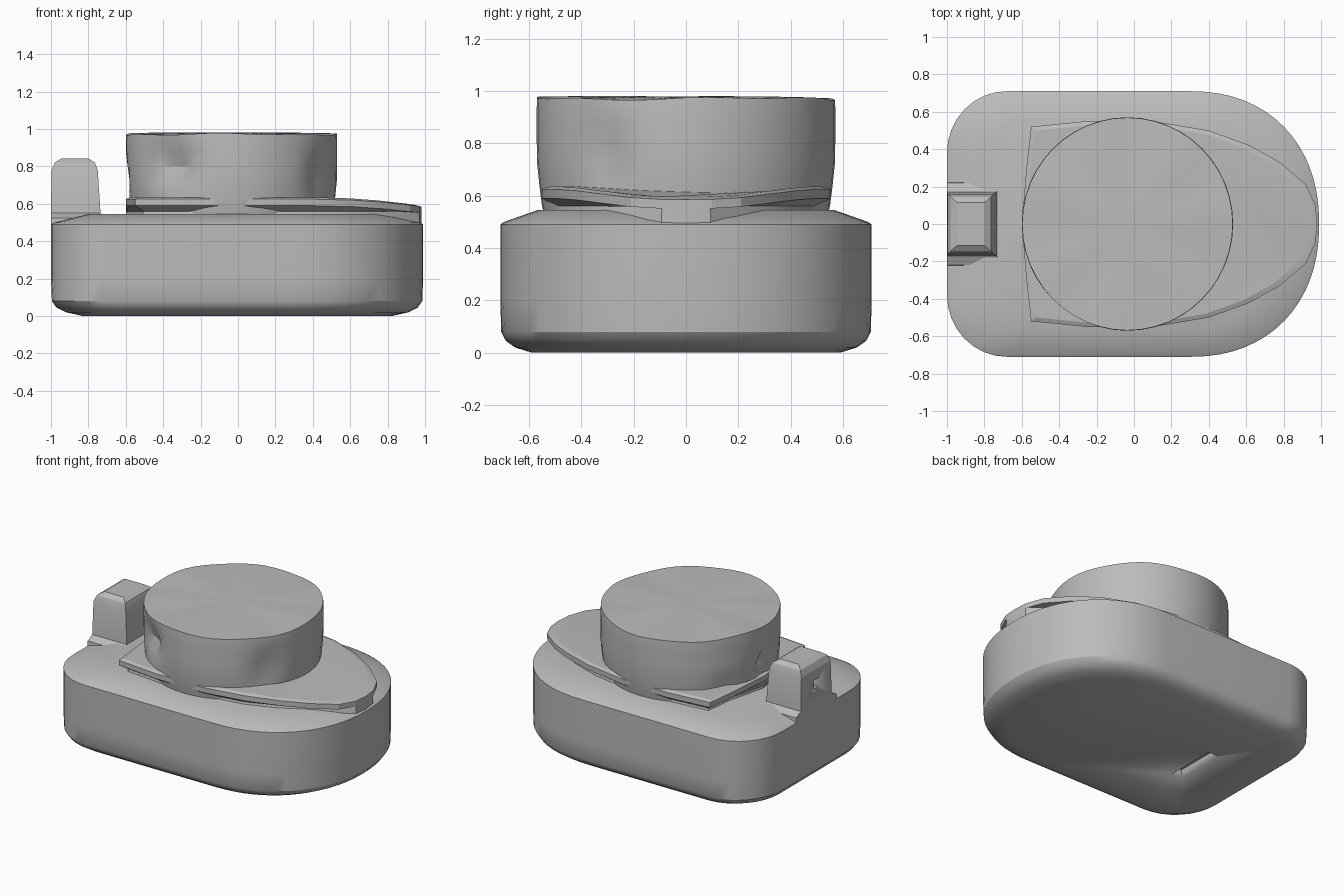
import bpy
import math
from mathutils import Vector

if "Cube" in bpy.data.objects:
    bpy.data.objects.remove(bpy.data.objects["Cube"], do_unlink=True)

# Single plain material
grey = bpy.data.materials.new("plain grey")
grey.use_nodes = True
GREY = (0.5, 0.5, 0.5, 1)
grey.diffuse_color = GREY
grey.node_tree.nodes["Principled BSDF"].inputs["Base Color"].default_value = GREY


def loft(name, rings, angle=30):
    """Skin a stack of equal-length rings and close both ends."""
    n = len(rings[0])
    verts = [p for ring in rings for p in ring]
    faces = [(r * n + i, r * n + (i + 1) % n, (r + 1) * n + (i + 1) % n, (r + 1) * n + i)
             for r in range(len(rings) - 1) for i in range(n)]
    faces.append(tuple(reversed(range(n))))
    faces.append(tuple(range(len(verts) - n, len(verts))))
    mesh = bpy.data.meshes.new(name)
    mesh.from_pydata(verts, [], faces)
    mesh.materials.append(grey)
    obj = bpy.data.objects.new(name, mesh)
    bpy.context.collection.objects.link(obj)
    bpy.ops.object.select_all(action="DESELECT")
    obj.select_set(True)
    bpy.context.view_layer.objects.active = obj
    bpy.ops.object.shade_smooth_by_angle(angle=math.radians(angle))
    return obj


def block(name, levels):
    """Loft rectangles given as x0, x1, half depth, height."""
    return loft(name, [[(a, -d, z), (b, -d, z), (b, d, z), (a, d, z)]
                       for a, b, d, z in levels], 20)


def carve(target, cutter):
    mod = target.modifiers.new("carve", "BOOLEAN")
    mod.operation = "DIFFERENCE"
    mod.solver = "EXACT"
    mod.object = cutter
    bpy.context.view_layer.objects.active = target
    bpy.ops.object.modifier_apply(modifier=mod.name)
    bpy.data.objects.remove(cutter, do_unlink=True)


def mirrored(half):
    """Counter-clockwise outline from a half with y above zero, right to left."""
    return half + [(x, -y) for x, y in reversed(half) if y > 0.001]


# Base: bulging right end, straight sides, rounded left corners
half = []
for i in range(17):
    t = math.pi / 2 * i / 16
    half.append((0.3 + 0.69 * math.cos(t) ** 0.91, 0.71 * max(0, math.sin(t)) ** 0.91))
for i in range(9):
    t = math.pi / 2 * (1 + i / 8)
    half.append((-0.68 + 0.32 * math.cos(t), 0.38 + 0.33 * math.sin(t)))
outline = mirrored(half)
levels = [(0.83, 0), (0.92, 0.02), (0.97, 0.045), (0.995, 0.08),
          (1, 0.2), (1, 0.49), (0.98, 0.5), (0.8, 0.545)]
base = loft("base", [[(x * s, y * s, z) for x, y in outline] for s, z in levels])

# Slot underneath
carve(base, block("slot_cutter", [(-0.54, -0.46, 0.18, -0.1), (-0.54, -0.46, 0.18, 0.06)]))

# Collar: pointed plate overhanging a narrower neck
half = [(0.98, 0), (0.97, 0.1), (0.92, 0.21), (0.78, 0.33), (0.62, 0.42), (0.4, 0.5),
        (0.1, 0.55), (-0.25, 0.55), (-0.55, 0.52), (-0.575, 0.3), (-0.6, 0)]
plate = mirrored(half)


def neck(s, z):
    return [(x * (s if abs(y) > 0.15 else 1), y * s, z) for x, y in plate]


def drop(x, z):
    return z - 0.04 * max(0, (x - 0.4) / 0.58) ** 2


loft("collar", [neck(0.96, 0.46), neck(0.92, 0.56),
                [(x, y, drop(x, 0.59)) for x, y in plate],
                [(x, y, drop(x, 0.625)) for x, y in plate],
                [(x * 0.96, y * 0.96, drop(x, 0.635)) for x, y in plate]], 15)

# Tower: squat drum with a few chipped patches
# Each patch is direction in degrees, half width, centre height, half height, depth
CHIPS = [(-124, 20, 0.8, 0.16, 0.07), (-33, 13, 0.74, 0.18, 0.05),
         (180, 11, 0.72, 0.12, 0.05), (148, 10, 0.62, 0.1, 0.04)]


def drum(radius, z, wave=0):
    ring = []
    for i in range(48):
        deg = i * 7.5
        r = radius
        for a, w, h, v, depth in CHIPS:
            off = abs((deg - a + 180) % 360 - 180) / w
            r -= depth * max(0, 1 - off) * max(0, 1 - abs(z - h) / v)
        t = math.radians(deg)
        bump = wave * (math.sin(3 * t) + math.sin(7 * t + 1)) / 2
        ring.append((-0.035 + r * math.cos(t), r * math.sin(t) * 1.01, z + bump))
    return ring


loft("tower", [drum(0.53, 0.5), drum(0.545, 0.56), drum(0.555, 0.64), drum(0.563, 0.72),
               drum(0.565, 0.8), drum(0.565, 0.88), drum(0.565, 0.94),
               drum(0.563, 0.972, 0.007), drum(0.35, 0.977, 0.005), drum(0.1, 0.98)], 25)

# Post: upright on a flared foot at the left edge, with a small hole
post = block("post", [(-1, -0.68, 0.225, 0.46), (-1, -0.69, 0.22, 0.525), (-1, -0.735, 0.17, 0.55),
                      (-0.997, -0.75, 0.16, 0.78), (-0.98, -0.765, 0.145, 0.82),
                      (-0.945, -0.8, 0.115, 0.842)])
carve(post, block("hole_cutter", [(-1.1, -0.95, 0.025, 0.65), (-1.1, -0.95, 0.025, 0.71)]))
